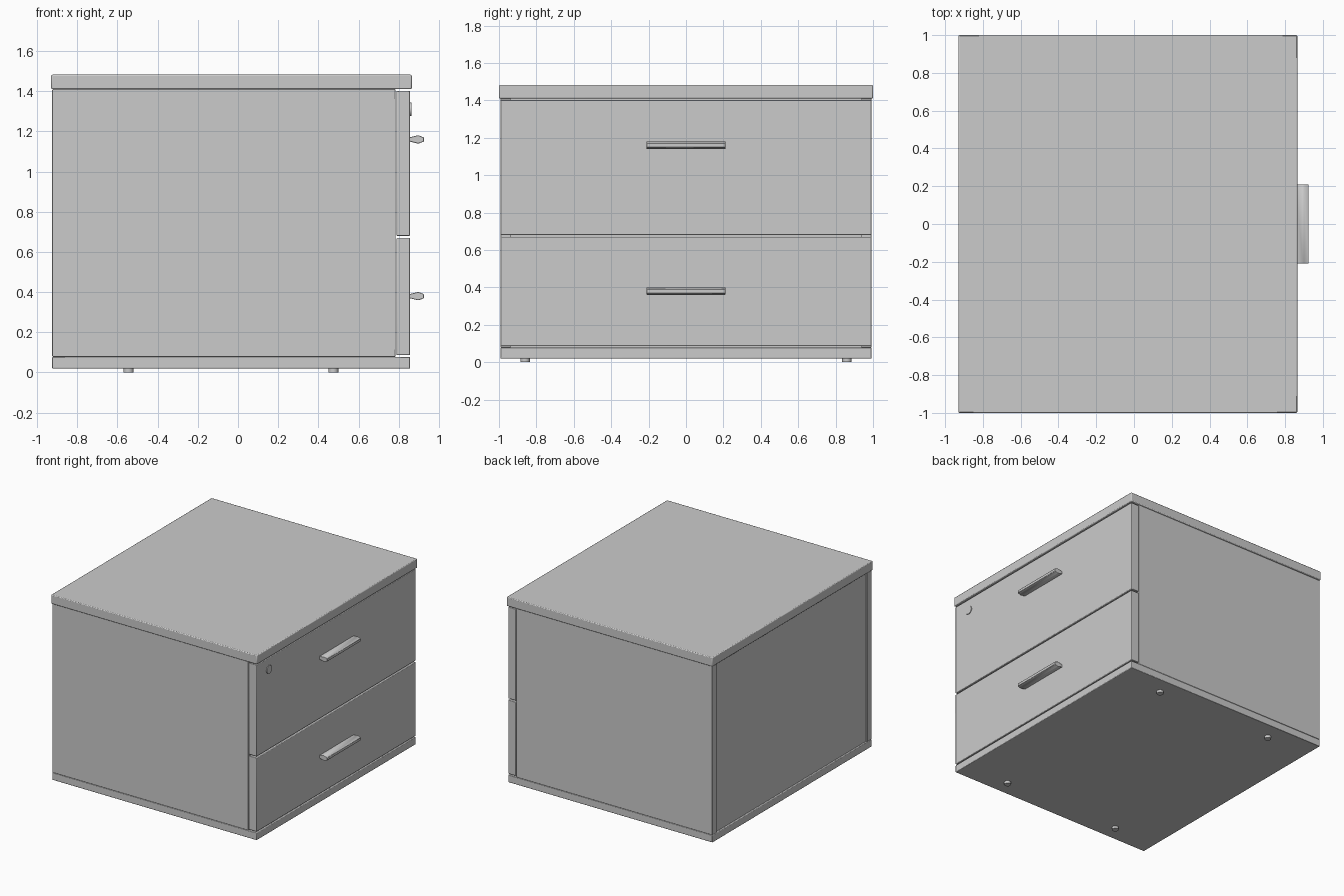
import bpy, bmesh, math
from mathutils import Matrix

if "Cube" in bpy.data.objects:
    bpy.data.objects.remove(bpy.data.objects["Cube"])


def finish(name, bm, bevel=0.0, segments=2):
    """Turn a bmesh into a smooth-shaded object with softly rounded edges."""
    bmesh.ops.recalc_face_normals(bm, faces=bm.faces)
    mesh = bpy.data.meshes.new(name)
    bm.to_mesh(mesh)
    bm.free()
    obj = bpy.data.objects.new(name, mesh)
    bpy.context.collection.objects.link(obj)
    bpy.context.view_layer.objects.active = obj
    obj.select_set(True)
    bpy.ops.object.shade_smooth_by_angle(angle=math.radians(50))
    obj.select_set(False)
    if bevel:
        mod = obj.modifiers.new("rounded_edges", "BEVEL")
        mod.width = bevel
        mod.segments = segments
        # keep the bevel ahead of the smoothing step
        obj.modifiers.move(len(obj.modifiers) - 1, 0)
    return obj


def panel(name, x, y, z, bevel=0.004):
    """Box panel given by its (min, max) extent on each axis."""
    bm = bmesh.new()
    bmesh.ops.create_cube(bm, size=1)
    for v in bm.verts:
        v.co = [(lo + hi) / 2 + c * (hi - lo)
                for c, (lo, hi) in zip(v.co, (x, y, z))]
    return finish(name, bm, bevel)


def disc(name, centre, radius, depth, sides, axis="Z"):
    bm = bmesh.new()
    rot = Matrix.Rotation(math.pi / 2, 4, "Y") if axis == "X" else Matrix()
    bmesh.ops.create_cone(bm, cap_ends=True, segments=sides, radius1=radius,
                          radius2=radius, depth=depth,
                          matrix=Matrix.Translation(centre) @ rot)
    return finish(name, bm)


def handle(name, z):
    """Bar with a six-sided cross-section, extruded along y."""
    profile = [(0.853, -0.010), (0.897, -0.021), (0.925, -0.011),
               (0.925, 0.010), (0.897, 0.021), (0.853, 0.010)]
    bm = bmesh.new()
    face = bm.faces.new([bm.verts.new((x, -0.21, z + dz)) for x, dz in profile])
    ext = bmesh.ops.extrude_face_region(bm, geom=[face])["geom"]
    bmesh.ops.translate(bm, vec=(0, 0.42, 0),
                        verts=[v for v in ext if isinstance(v, bmesh.types.BMVert)])
    return finish(name, bm, 0.002, 1)


W = 0.992  # half width of the body

# Carcass
panel("top_board", (-0.93, 0.865), (-1, 1), (1.41, 1.482), 0.006)
panel("base_board", (-0.925, 0.857), (-W, W), (0.02, 0.078))
for side, y in (("front", (-W, -0.937)), ("rear", (0.937, W))):
    panel(f"{side}_side_panel", (-0.925, 0.785), y, (0.078, 1.41))
panel("back_panel", (-0.912, -0.88), (-0.939, 0.939), (0.076, 1.411), 0)

# Drawer fronts with handles
for label, z, grip in (("upper", (0.68, 1.402), 1.16), ("lower", (0.087, 0.669), 0.38)):
    panel(f"{label}_drawer_front", (0.789, 0.857), (-W, W), z)
    handle(f"{label}_handle", grip)

# Lock on the upper drawer
disc("lock", (0.855, -0.84, 1.31), 0.034, 0.016, 8, "X")

# Feet
for i, (x, y) in enumerate((x, y) for x in (-0.545, 0.475) for y in (-0.86, 0.86)):
    disc(f"foot_{i + 1}", (x, y, 0.0115), 0.025, 0.023, 12)
